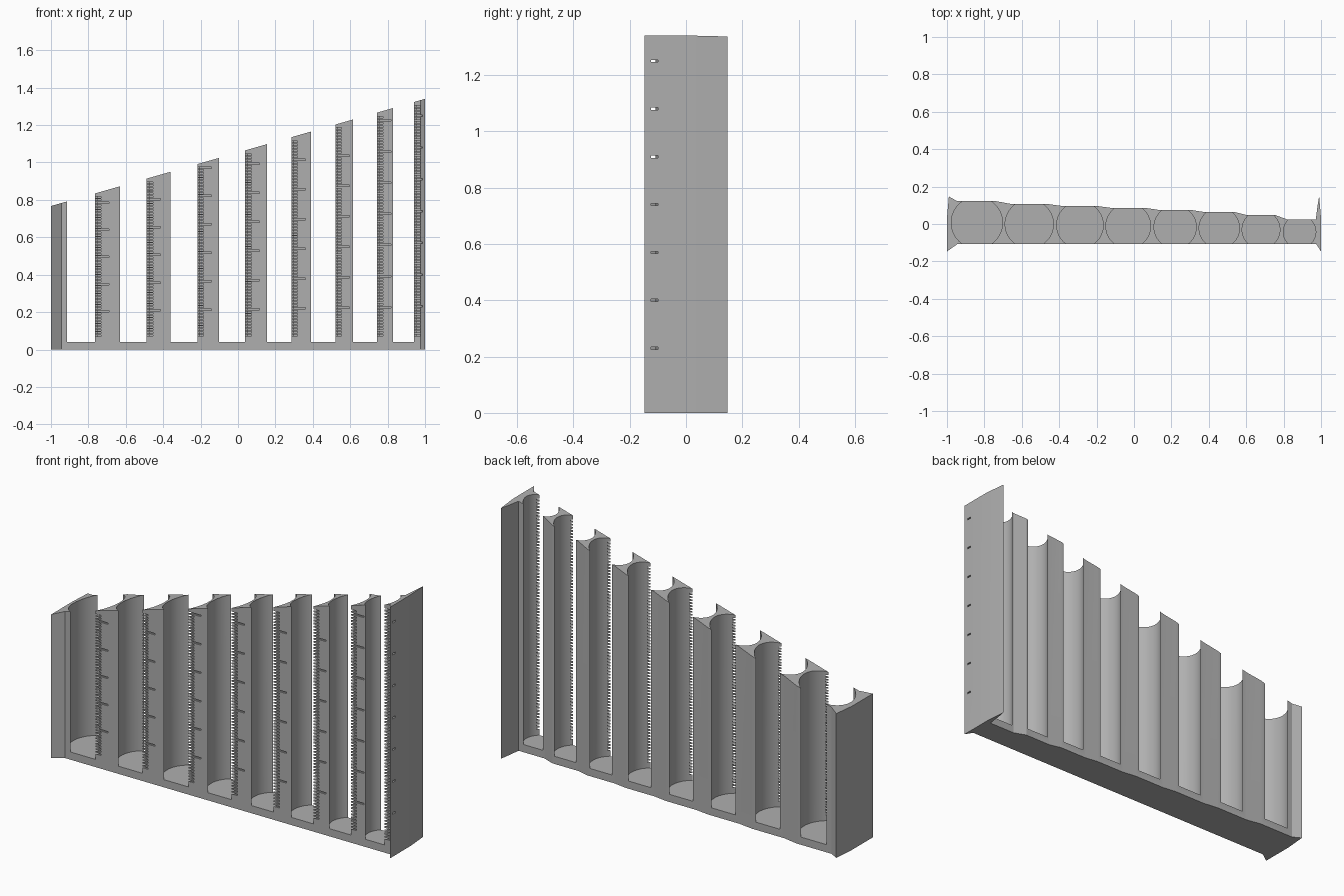
import bpy, bmesh, math

cube = bpy.data.objects.get("Cube")
if cube:
    bpy.data.objects.remove(cube, do_unlink=True)

grey = bpy.data.materials.new("light grey plastic")
grey.use_nodes = True
COLOUR = (0.43, 0.43, 0.43, 1)
grey.diffuse_color = COLOUR
grey.node_tree.nodes["Principled BSDF"].inputs["Base Color"].default_value = COLOUR

FRONT, FLOOR = -0.108, 0.041
# each tube: centre x, radius, y of the wall behind it
TUBES = [(-0.84, 0.137, 0.122), (-0.56, 0.129, 0.107), (-0.289, 0.1245, 0.096),
         (-0.031, 0.1195, 0.086), (0.22, 0.113, 0.075), (0.456, 0.108, 0.064),
         (0.679, 0.101, 0.048), (0.885, 0.087, 0.024)]


def top_z(x):
    return 0.767 + 0.2865 * (x + 1)


def make_object(name, bm):
    bmesh.ops.recalc_face_normals(bm, faces=bm.faces)
    mesh = bpy.data.meshes.new(name)
    bm.to_mesh(mesh)
    bm.free()
    ob = bpy.data.objects.new(name, mesh)
    bpy.context.collection.objects.link(ob)
    mesh.materials.append(grey)
    return ob


def add_prism(bm, outline, z0, z_top):
    low = [bm.verts.new((x, y, z0)) for x, y in outline]
    high = [bm.verts.new((x, y, z_top(x))) for x, y in outline]
    bm.faces.new(low[::-1])
    bm.faces.new(high)
    n = len(low)
    for i in range(n):
        j = (i + 1) % n
        bm.faces.new((low[i], low[j], high[j], high[i]))


def cut(target, cutter):
    mod = target.modifiers.new("cut", 'BOOLEAN')
    mod.operation, mod.solver, mod.object = 'DIFFERENCE', 'EXACT', cutter
    bpy.context.view_layer.update()
    graph = bpy.context.evaluated_depsgraph_get()
    mesh = bpy.data.meshes.new_from_object(target.evaluated_get(graph))
    target.modifiers.clear()
    target.data = mesh
    bpy.data.objects.remove(cutter, do_unlink=True)


# body: flared end plates joined by a stepped back wall, with a sloping top
outline = [(-1, -0.147), (-0.945, FRONT), (0.975, FRONT), (1, -0.147),
           (1, 0.03), (0.99, 0.147), (0.983, 0.11), (0.972, TUBES[-1][2])]
for c, r, back in reversed(TUBES):
    if c < 0.8:
        outline.append((c + 0.75 * r, back))
    if c > -0.8:
        outline.append((c - 0.75 * r, back))
outline += [(-0.945, TUBES[0][2]), (-0.99, 0.147), (-1, 0.03)]
bm = bmesh.new()
add_prism(bm, outline, 0, top_z)
body = make_object("stepped_tube_rack", bm)

# round tubes, wider than the body so they open slots front and back
bm = bmesh.new()
for c, r, back in TUBES:
    cy = (FRONT + back) / 2
    ring = [(c + r * math.cos(a), cy + r * math.sin(a))
            for a in (math.tau * i / 64 for i in range(64))]
    add_prism(bm, ring, FLOOR, lambda x: 1.6)
cut(body, make_object("tube_cutter", bm))

# counting notches beside each slot, every tenth one long
bm = bmesh.new()
for k, (c, r, back) in enumerate(TUBES):
    edge = c + math.sqrt(r * r - ((back - FRONT) / 2) ** 2)
    pitch = 0.0145 + 0.0025 * k / 7
    i = 1
    while 0.06 + i * pitch < top_z(edge) - 0.015:
        z = 0.06 + i * pitch
        x1 = edge + (0.075 if i % 10 == 0 else 0.033)
        box = [(edge - 0.012, -0.125), (x1, -0.125), (x1, -0.099), (edge - 0.012, -0.099)]
        add_prism(bm, box, z - 0.004, lambda x: z + 0.004)
        i += 1
cut(body, make_object("notch_cutter", bm))

# smooth tube walls with crisp edges
bpy.ops.object.select_all(action='DESELECT')
body.select_set(True)
bpy.context.view_layer.objects.active = body
bpy.ops.object.shade_smooth_by_angle(angle=math.radians(20))
